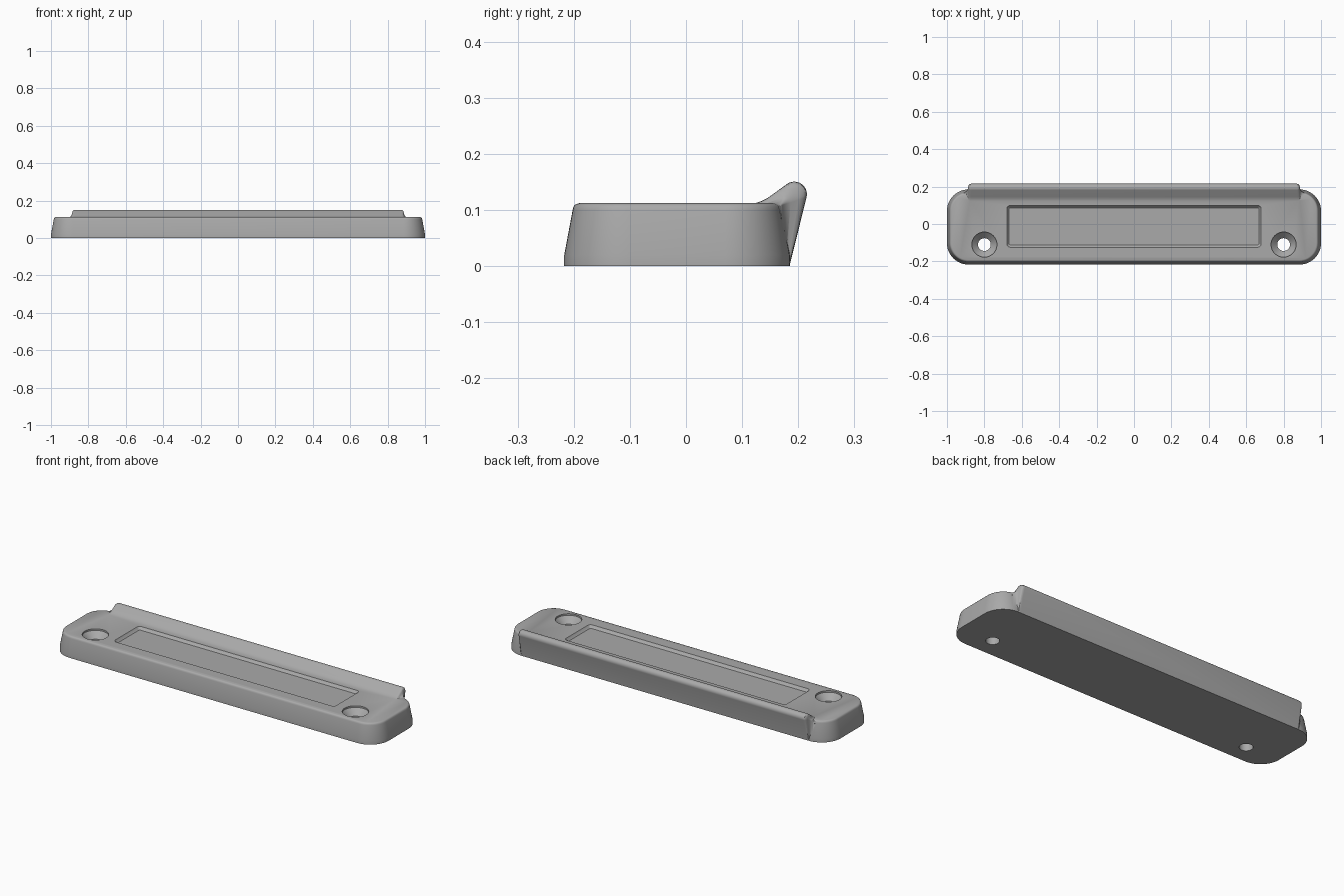
import bpy, bmesh
from math import sin, cos, pi, radians

if "Cube" in bpy.data.objects:
    bpy.data.objects.remove(bpy.data.objects["Cube"], do_unlink=True)

HEIGHT = 0.112
grey = bpy.data.materials.new("mid grey")
grey.use_nodes = True
tone = (0.4, 0.4, 0.4, 1)
grey.diffuse_color = tone
grey.node_tree.nodes["Principled BSDF"].inputs["Base Color"].default_value = tone


def loft(name, loops):
    """Skin a row of equal-length closed loops and cap both ends."""
    bm = bmesh.new()
    rings = [[bm.verts.new(p) for p in loop] for loop in loops]
    n = len(rings[0])
    for a, b in zip(rings, rings[1:]):
        for i in range(n):
            j = (i + 1) % n
            bm.faces.new((a[i], a[j], b[j], b[i]))
    bm.faces.new(rings[0][::-1])
    bm.faces.new(rings[-1])
    bmesh.ops.recalc_face_normals(bm, faces=bm.faces)
    mesh = bpy.data.meshes.new(name)
    bm.to_mesh(mesh)
    bm.free()
    mesh.materials.append(grey)
    obj = bpy.data.objects.new(name, mesh)
    bpy.context.collection.objects.link(obj)
    return obj


def rounded_rect(hx, hy, cy, r, z, steps=12):
    pts = []
    for q, (sx, sy) in enumerate([(1, 1), (-1, 1), (-1, -1), (1, -1)]):
        for k in range(steps + 1):
            a = (q + k / steps) * pi / 2
            pts.append((sx * (hx - r) + r * cos(a),
                        cy + sy * (hy - r) + r * sin(a), z))
    return pts


def circle(x, y, r, z, n=48):
    return [(x + r * cos(2 * pi * i / n), y + r * sin(2 * pi * i / n), z)
            for i in range(n)]


# Tapered body with a softened top edge
levels = [(0, 0), (0, 0.02), (0.015, 0.1), (0.0165, 0.106),
          (0.02, 0.11), (0.026, HEIGHT)]
body = loft("mounting_plate", [rounded_rect(1 - d, 0.201 - d, -0.016, 0.115 - d, z)
                               for d, z in levels])

# Leaning rear lip: wedge profile with a round crest
crest_y, crest_z, crest_r = 0.193, 0.128, 0.0225
profile = [(0.12, 0.02), (0.1845, 0)]
for k in range(13):
    a = radians(-14 + k * 135 / 12)
    profile.append((crest_y + crest_r * cos(a), crest_z + crest_r * sin(a)))
profile += [(0.145, 0.121), (0.135, 0.116), (0.12, 0.111)]


def lip_section(x, s):
    """Lip profile that sinks into the body as s falls to zero."""
    pts = []
    for y, z in profile:
        zi = min(z, HEIGHT - 0.005)
        yi = min(y, 0.181 - 0.13 * zi)
        pts.append((x, yi + (y - yi) * s, zi + (z - zi) * s))
    return pts


ends = [(0.87, 1), (0.878, 0.97), (0.883, 0.88), (0.886, 0.7),
        (0.889, 0.4), (0.894, 0.22), (0.901, 0.1), (0.91, 0)]
stations = [(-x, s) for x, s in reversed(ends)] + ends
lip = loft("rear_lip", [lip_section(x, s) for x, s in stations])

# Shallow label recess and two countersunk screw holes
recess = loft("recess_cutter", [
    rounded_rect(0.68 - d, 0.112 - d, -0.0125, 0.018 - d, z, 5)
    for d, z in [(0, 0.15), (0, 0.112), (0.004, 0.107), (0.008, 0.102), (0.013, 0.098)]])
holes = [loft("hole_cutter", [circle(x, -0.11, r, z) for r, z in
                              [(0.034, -0.05), (0.034, 0.07), (0.067, 0.103), (0.067, 0.2)]])
         for x in (-0.8, 0.8)]

for tool, op in [(lip, 'UNION'), (recess, 'DIFFERENCE')] + [(h, 'DIFFERENCE') for h in holes]:
    mod = body.modifiers.new(tool.name, 'BOOLEAN')
    mod.operation, mod.object, mod.solver = op, tool, 'EXACT'

# Bake the booleans, discard the tools, then smooth
bpy.ops.object.select_all(action='DESELECT')
body.select_set(True)
bpy.context.view_layer.objects.active = body
bpy.ops.object.convert(target='MESH')
for tool in [lip, recess] + holes:
    bpy.data.objects.remove(tool, do_unlink=True)
bpy.ops.object.shade_smooth_by_angle(angle=radians(32))
